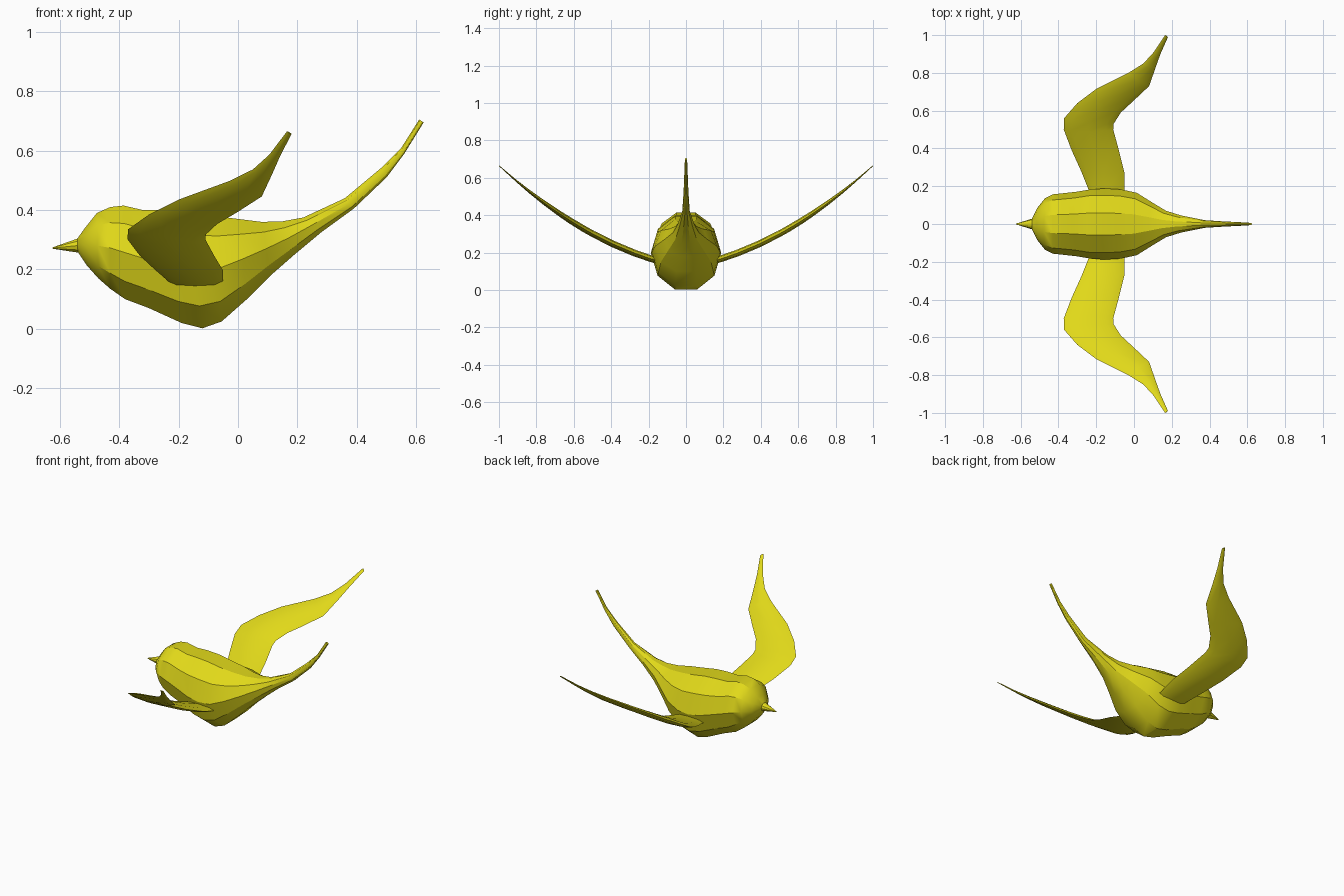
import bpy, bmesh, math
from mathutils import Vector

if "Cube" in bpy.data.objects:
    bpy.data.objects.remove(bpy.data.objects["Cube"])

mat = bpy.data.materials.new("yellow")
mat.diffuse_color = (0.75, 0.69, 0.01, 1)
mat.use_nodes = True
mat.node_tree.nodes["Principled BSDF"].inputs["Base Color"].default_value = mat.diffuse_color


def loft(name, rings):
    """Skin a list of equal-length point rings and cap both ends."""
    bm = bmesh.new()
    vs = [[bm.verts.new(p) for p in r] for r in rings]
    n = len(vs[0])
    for a, b in zip(vs, vs[1:]):
        for i in range(n):
            j = (i + 1) % n
            bm.faces.new((a[i], a[j], b[j], b[i]))
    bm.faces.new(vs[0][::-1])
    bm.faces.new(vs[-1])
    bmesh.ops.recalc_face_normals(bm, faces=bm.faces)
    me = bpy.data.meshes.new(name)
    bm.to_mesh(me)
    bm.free()
    ob = bpy.data.objects.new(name, me)
    bpy.context.collection.objects.link(ob)
    me.materials.append(mat)
    bpy.ops.object.select_all(action='DESELECT')
    ob.select_set(True)
    bpy.context.view_layer.objects.active = ob
    bpy.ops.object.shade_smooth_by_angle(angle=math.radians(30))
    return ob


def body_ring(tx, tz, bx, bz, w):
    """Ten-sided ring with flat top and bottom edges."""
    top, bot = Vector((tx, 0, tz)), Vector((bx, 0, bz))
    mid, half = (top + bot) / 2, (top - bot) / 2 / math.sin(math.radians(72))
    return [mid + half * math.sin(a) + Vector((0, w * math.cos(a), 0))
            for a in (math.tau * i / 10 for i in range(10))]


# Body, head and tail: top x, top z, bottom x, bottom z, half width
body = [
    (-.54, .305, -.54, .26, .03), (-.515, .34, -.51, .215, .085),
    (-.475, .39, -.47, .17, .135), (-.43, .41, -.43, .135, .157),
    (-.385, .415, -.38, .10, .162), (-.32, .40, -.30, .07, .17),
    (-.25, .40, -.19, .02, .185), (-.17, .395, -.12, .002, .188),
    (-.08, .38, -.055, .025, .183), (0, .37, .03, .10, .165),
    (.08, .36, .11, .18, .115), (.15, .362, .19, .25, .07),
    (.22, .375, .28, .325, .045), (.36, .44, .39, .405, .02),
    (.48, .54, .50, .51, .013), (.55, .61, .56, .59, .01),
    (.61, .705, .625, .695, .006)]
loft("body", [body_ring(*r) for r in body])

# Beak
loft("beak", [body_ring(-.52, .31, -.52, .255, .032),
              body_ring(-.54, .304, -.54, .257, .028),
              body_ring(-.625, .274, -.625, .27, .002)])


def wing_z(y):
    return .165 + .411 * (y - .18) + .368 * (y - .18) * (y - .46)


def wing_ring(lx, ly, tx, ty, t):
    """Flattened eight-sided section from leading to trailing edge."""
    lead, trail = Vector((lx, ly, wing_z(ly))), Vector((tx, ty, wing_z(ty)))
    mid, half = (lead + trail) / 2, (lead - trail) / 2
    up = Vector((0, -.5, .87)) * t
    return [mid + half * math.cos(a) + up * math.sin(a)
            for a in (math.tau * i / 8 for i in range(8))]


# Wings: leading x, y, trailing x, y, half thickness
wing = [
    (-.22, .10, -.05, .10, .018), (-.24, .18, -.05, .19, .018),
    (-.28, .28, -.05, .27, .018), (-.33, .39, -.08, .39, .018),
    (-.372, .50, -.11, .50, .017), (-.37, .56, -.108, .53, .017),
    (-.30, .64, -.07, .59, .016), (-.20, .715, -.005, .65, .014),
    (-.03, .80, .08, .73, .011), (.05, .85, .115, .83, .008),
    (.105, .91, .14, .90, .005), (.165, 1, .18, .99, .002)]
wings = loft("wings", [wing_ring(*r) for r in wing])
mirror = wings.modifiers.new("mirror", 'MIRROR')
mirror.use_axis = (False, True, False)
